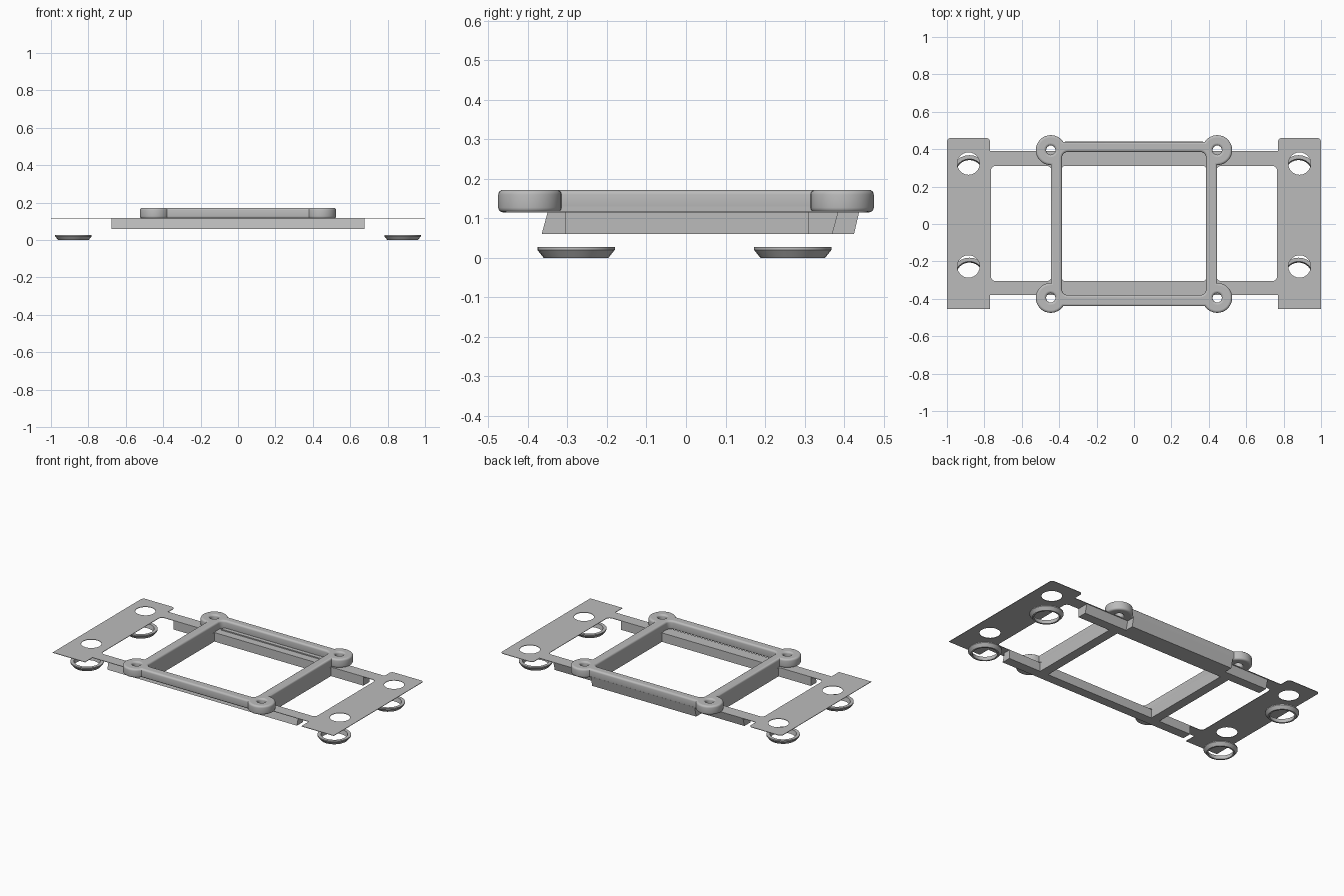
import bpy, bmesh, math

cube = bpy.data.objects.get("Cube")
if cube:
    bpy.data.objects.remove(cube, do_unlink=True)

grey = bpy.data.materials.new("light_grey")
grey.use_nodes = True
GREY = (0.5, 0.5, 0.5, 1)
grey.diffuse_color = GREY
grey.node_tree.nodes["Principled BSDF"].inputs["Base Color"].default_value = GREY


def finish(ob):
    ob.data.materials.clear()
    ob.data.materials.append(grey)
    bpy.ops.object.select_all(action='DESELECT')
    ob.select_set(True)
    bpy.context.view_layer.objects.active = ob
    bpy.ops.object.shade_smooth_by_angle(angle=math.radians(35))


def arc(cx, cy, r, a0=0, a1=360, n=24):
    full = abs(a1 - a0) == 360
    steps = n if full else n + 1
    return [(cx + r * math.cos(math.radians(a0 + (a1 - a0) * i / n)),
             cy + r * math.sin(math.radians(a0 + (a1 - a0) * i / n))) for i in range(steps)]


def rounded(x0, x1, y0, y1, r):
    corners = [(x1 - r, y0 + r, -90), (x1 - r, y1 - r, 0), (x0 + r, y1 - r, 90), (x0 + r, y0 + r, 180)]
    return [p for cx, cy, a in corners for p in arc(cx, cy, r, a, a + 90, 5)]


def cutout(name, loops, z0, z1, bevel=0):
    """Flat plate from an outline and holes, optionally with rounded rims."""
    cu = bpy.data.curves.new(name, 'CURVE')
    cu.dimensions = '2D'
    cu.fill_mode = 'BOTH'
    cu.extrude = (z1 - z0) / 2 - bevel
    cu.bevel_depth = bevel
    cu.bevel_resolution = 3
    cu.offset = -bevel
    for loop in loops:
        sp = cu.splines.new('POLY')
        sp.points.add(len(loop) - 1)
        for p, (x, y) in zip(sp.points, loop):
            p.co = (x, y, 0, 1)
        sp.use_cyclic_u = True
    ob = bpy.data.objects.new(name, cu)
    bpy.context.collection.objects.link(ob)
    ob.location.z = (z0 + z1) / 2
    bpy.ops.object.select_all(action='DESELECT')
    ob.select_set(True)
    bpy.context.view_layer.objects.active = ob
    bpy.ops.object.convert(target='MESH')
    finish(bpy.context.object)


def bar(name, half, profile):
    """Prism along x from a (y, z) profile."""
    bm = bmesh.new()
    face = bm.faces.new([bm.verts.new((-half, y, z)) for y, z in profile])
    new = bmesh.ops.extrude_face_region(bm, geom=[face])["geom"]
    bmesh.ops.translate(bm, vec=(2 * half, 0, 0), verts=[v for v in new if isinstance(v, bmesh.types.BMVert)])
    bmesh.ops.recalc_face_normals(bm, faces=bm.faces)
    me = bpy.data.meshes.new(name)
    bm.to_mesh(me)
    bm.free()
    ob = bpy.data.objects.new(name, me)
    bpy.context.collection.objects.link(ob)
    finish(ob)


SHEET, TOP, LOW = 0.115, 0.172, 0.06
BX, BY, BR = 0.445, 0.395, 0.08

# Thin sheet with end wings, arms and mounting holes
right = [(0.77, -0.38), (0.77, -0.455), (1, -0.455)] + arc(0.98, 0.44, 0.02, 0, 90, 4) \
    + arc(0.79, 0.44, 0.02, 90, 180, 4) + [(0.77, 0.39)]
outline = right + [(-x, y) for x, y in reversed(right)]
holes = [arc(s * 0.885, y, 0.06) for s in (-1, 1) for y in (-0.227, 0.323)]
windows = [rounded(-0.385, 0.385, -0.305, 0.31, 0.015),
           rounded(0.44, 0.765, -0.305, 0.31, 0.025),
           rounded(-0.765, -0.44, -0.305, 0.31, 0.025)]
cutout("base_sheet", [outline] + holes + windows, SHEET, SHEET + 0.003)

# Raised frame with round screw bosses at the corners
quarter = arc(BX, BY, BR, -90, 146, 24)
half = quarter + [(-x, y) for x, y in reversed(quarter)]
frame_outline = half + [(-x, -y) for x, y in half]
screws = [arc(sx * BX, sy * BY, 0.025, n=16) for sx in (-1, 1) for sy in (-1, 1)]
cutout("raised_frame", [frame_outline, rounded(-0.385, 0.385, -0.38, 0.385, 0.03)] + screws,
       SHEET, TOP, 0.012)

# Lower rails beneath the sheet
bar("front_lower_rail", 0.675, [(-0.35, SHEET), (-0.365, LOW), (-0.305, LOW), (-0.305, SHEET)])
bar("back_lower_rail", 0.675, [(0.31, SHEET), (0.31, LOW), (0.37, LOW), (0.385, SHEET)])
bar("back_rail_web", 0.37, [(0.36, SHEET + 0.01), (0.36, LOW), (0.425, LOW), (0.44, SHEET + 0.01)])
for side, s in (("left", 1), ("right", -1)):
    xs = sorted((s * 0.385, s * 0.445))
    cutout(side + "_lower_rail", [[(xs[0], -0.32), (xs[1], -0.32), (xs[1], 0.32), (xs[0], 0.32)]],
           LOW, SHEET + 0.015)

# Loose tapered rings below the wings
RING = [(0.072, 0), (0.082, 0), (0.098, 0.02), (0.098, 0.027), (0.078, 0.027)]
for sx, side in ((1, "left"), (-1, "right")):
    for y, end in ((-0.278, "front"), (0.27, "back")):
        name = end + "_" + side + "_ring"
        bm = bmesh.new()
        loops = [[bm.verts.new((px, py, z)) for px, py in arc(0, 0, r)] for r, z in RING]
        for a, b in zip(loops, loops[1:] + loops[:1]):
            for i in range(len(a)):
                j = (i + 1) % len(a)
                bm.faces.new((a[i], a[j], b[j], b[i]))
        bmesh.ops.recalc_face_normals(bm, faces=bm.faces)
        me = bpy.data.meshes.new(name)
        bm.to_mesh(me)
        bm.free()
        ob = bpy.data.objects.new(name, me)
        ob.location = (sx * 0.88, y, 0)
        bpy.context.collection.objects.link(ob)
        finish(ob)
